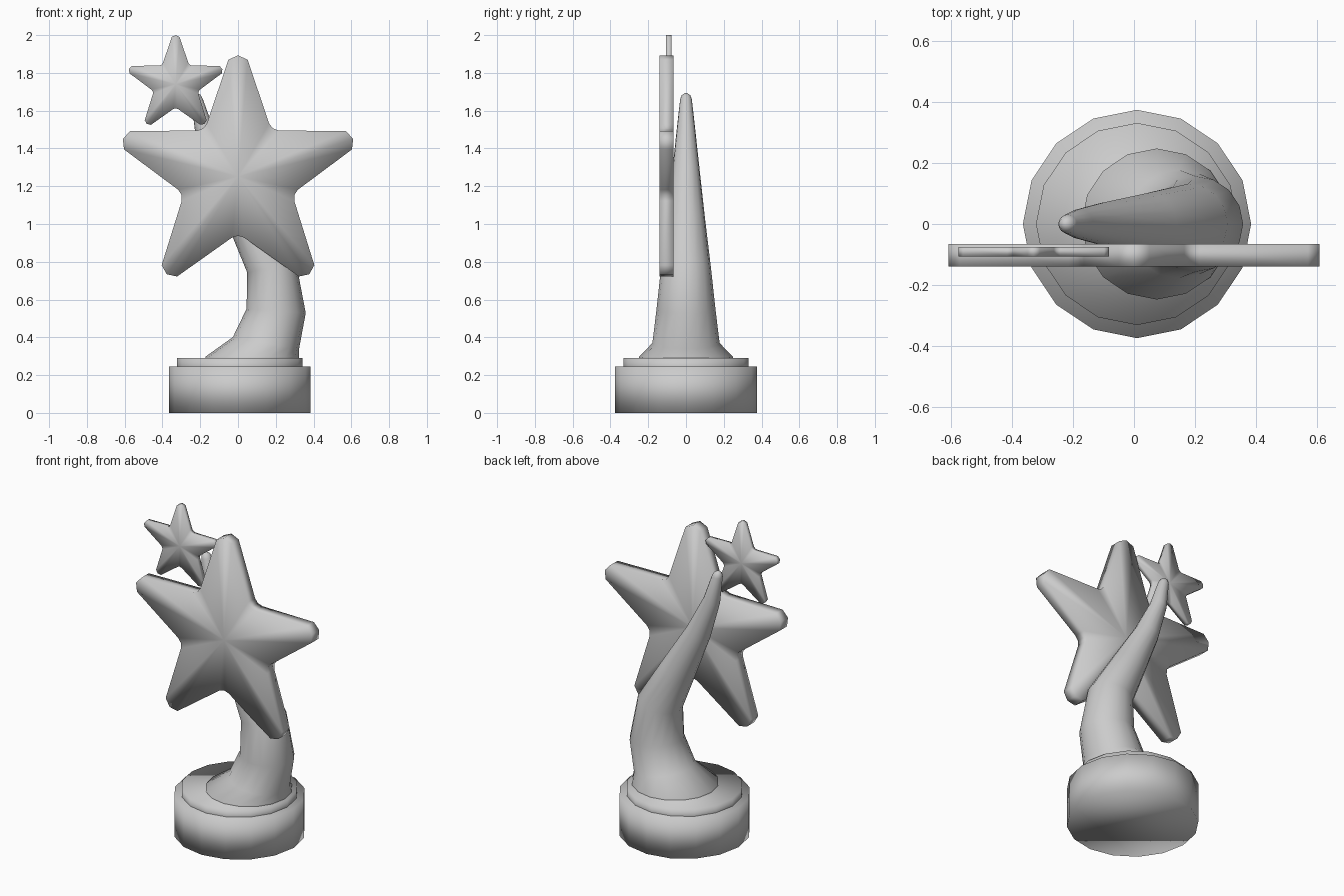
import bpy, bmesh
from math import sin, cos, radians, pi

if "Cube" in bpy.data.objects:
    bpy.data.objects.remove(bpy.data.objects["Cube"])


def finish(name, bm):
    bmesh.ops.recalc_face_normals(bm, faces=bm.faces)
    mesh = bpy.data.meshes.new(name)
    bm.to_mesh(mesh)
    bm.free()
    mesh.shade_smooth()
    obj = bpy.data.objects.new(name, mesh)
    bpy.context.collection.objects.link(obj)
    return obj


def loft(name, rings, sides=16):
    """Closed tube through rings given as (x, z, radius, tilt in degrees)."""
    bm = bmesh.new()
    loops = []
    for x, z, r, tilt in rings:
        t = radians(tilt)
        loop = []
        for i in range(sides):
            a = 2 * pi * i / sides
            loop.append(bm.verts.new((x + r * cos(a) * cos(t), r * sin(a),
                                      z + r * cos(a) * sin(t))))
        loops.append(loop)
    for lo, hi in zip(loops, loops[1:]):
        for i in range(sides):
            j = (i + 1) % sides
            bm.faces.new((lo[i], lo[j], hi[j], hi[i]))
    bm.faces.new(loops[0])
    bm.faces.new(loops[-1])
    return finish(name, bm)


def star(name, cx, cz, size, y0, y1):
    """Flat star with blunted tips and notches, fanned from its centre."""
    arm = [(-4.7, 0.967), (0, 1.0), (4.7, 0.967),
           (30.5, 0.507), (36, 0.49), (41.5, 0.507)]
    outline = []
    for k in range(5):
        for off, r in arm:
            a = radians(90 + 72 * k + off)
            outline.append((cx + size * r * cos(a), cz + size * r * sin(a)))
    bm = bmesh.new()
    sheets = []
    for y in (y0, y1):
        rim = [bm.verts.new((x, y, z)) for x, z in outline]
        mid = bm.verts.new((cx, y, cz))
        for i in range(len(rim)):
            bm.faces.new((mid, rim[i - 1], rim[i]))
        sheets.append(rim)
    front, back = sheets
    for i in range(len(front)):
        bm.faces.new((front[i - 1], front[i], back[i], back[i - 1]))
    return finish(name, bm)


# Two-tier round base
loft("base", [(0.01, 0, 0.375, 0), (0.01, 0.245, 0.375, 0)])
loft("base_step", [(0.01, 0.2, 0.332, 0), (0.01, 0.29, 0.332, 0)])

# Curved tapering stem with flared foot
loft("stem", [
    (0.075, 0.27, 0.248, 0), (0.075, 0.297, 0.248, 0),
    (0.148, 0.37, 0.178, -10), (0.202, 0.54, 0.157, -4),
    (0.178, 0.77, 0.132, 12), (0.05, 1.01, 0.103, 29),
    (-0.09, 1.28, 0.073, 26), (-0.18, 1.50, 0.049, 18),
    (-0.218, 1.66, 0.031, 10), (-0.223, 1.682, 0.023, 8),
    (-0.225, 1.692, 0.008, 5)])

# Large and small stars
star("large_star", 0, 1.252, 0.641, -0.139, -0.066)
star("small_star", -0.33, 1.74, 0.26, -0.106, -0.076)
